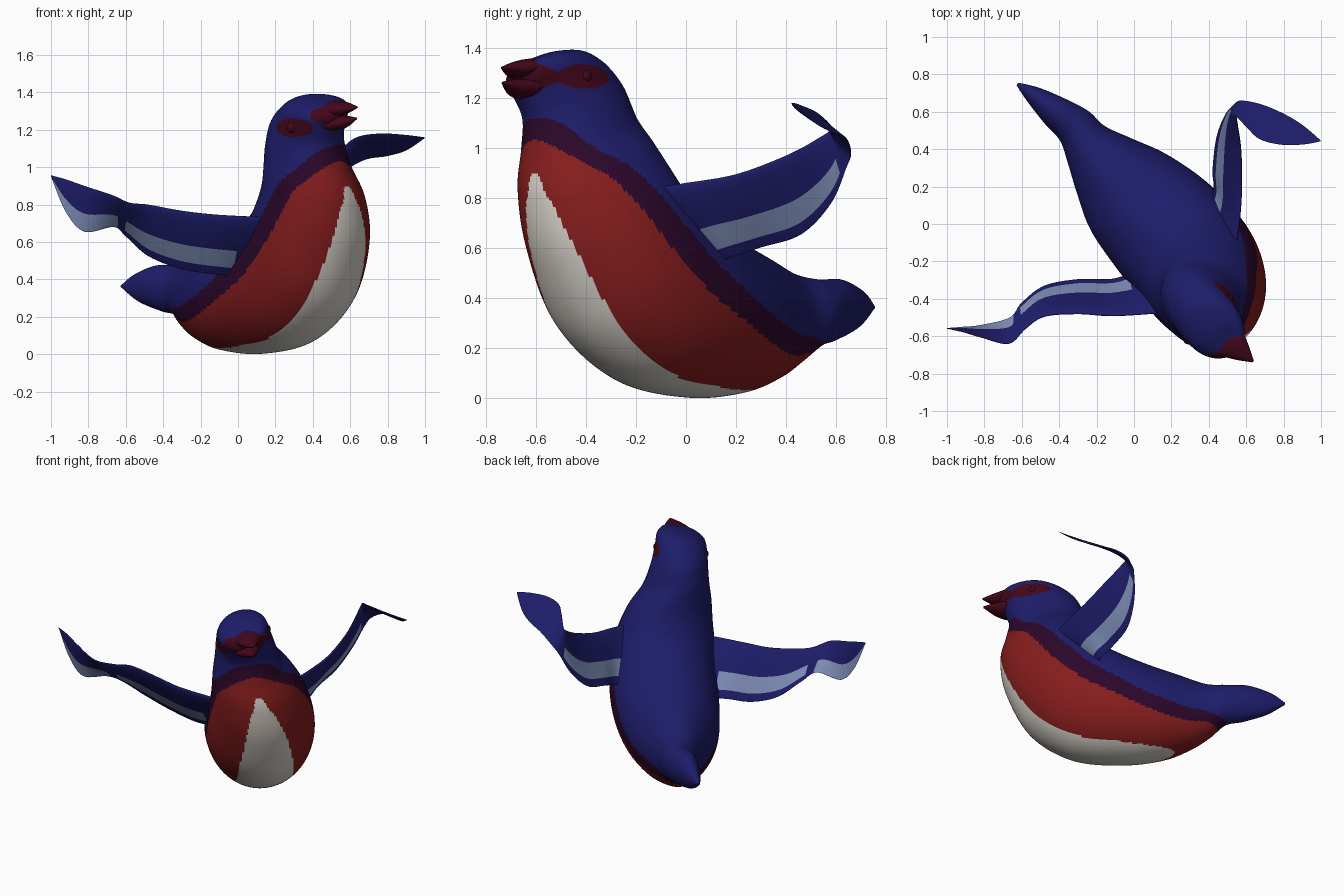
import bpy, bmesh, math
from mathutils import Vector

if "Cube" in bpy.data.objects:
    bpy.data.objects.remove(bpy.data.objects["Cube"])

def material(name, rgb):
    m = bpy.data.materials.new(name)
    m.diffuse_color = (*rgb, 1)
    m.use_nodes = True
    m.node_tree.nodes["Principled BSDF"].inputs["Base Color"].default_value = m.diffuse_color
    return m

BLUE = material("deep blue", (0.013, 0.012, 0.145))
PLUM = material("dark plum", (0.024, 0.002, 0.023))
RED = material("brick red", (0.235, 0.012, 0.012))
WHITE = material("warm white", (0.68, 0.64, 0.59))
MAROON = material("maroon", (0.055, 0.002, 0.011))
PALE = material("pale slate blue", (0.22, 0.28, 0.49))

R = math.sqrt(0.5)

def world(u, v, z):
    """Bird frame (u forward, v to its left) turned 45 degrees."""
    return Vector((R * (u + v), R * (v - u), z))

def spline(rows, s):
    """Smooth interpolation through a list of number rows."""
    i = min(int(s), len(rows) - 2)
    t = s - i
    a, b = rows[max(i - 1, 0)], rows[i]
    c, d = rows[i + 1], rows[min(i + 2, len(rows) - 1)]
    return [0.5 * (2 * q + (r - p) * t + (2 * p - 5 * q + 4 * r - w) * t * t
                   + (3 * q - p - 3 * r + w) * t ** 3)
            for p, q, r, w in zip(a, b, c, d)]

def loft(name, ring, count, steps, sides, mats, rule=None):
    """Skin closed rings; rule(s, angle, centre) picks the material."""
    bm = bmesh.new()
    rings = []
    total = (count - 1) * steps
    for k in range(total + 1):
        s = k / steps
        rings.append([bm.verts.new(p) for p in ring(s, sides)])
    for k in range(total):
        for j in range(sides):
            n = (j + 1) % sides
            f = bm.faces.new((rings[k][j], rings[k][n], rings[k + 1][n], rings[k + 1][j]))
            f.smooth = True
            if rule:
                f.material_index = rule((k + 0.5) / steps, math.tau * (j + 0.5) / sides,
                                        f.calc_center_median())
    bm.faces.new(rings[0])
    bm.faces.new(rings[-1])
    bmesh.ops.recalc_face_normals(bm, faces=bm.faces)
    me = bpy.data.meshes.new(name)
    bm.to_mesh(me)
    bm.free()
    for m in mats:
        me.materials.append(m)
    ob = bpy.data.objects.new(name, me)
    bpy.context.collection.objects.link(ob)
    return ob

def body_ring(rows, roll=lambda s: 0):
    """Elliptic rings from rows of back u,z, belly u,z, side offset, half width."""
    def ring(s, sides):
        tu, tz, bu, bz, v0, w = spline(rows, s)
        out = []
        for j in range(sides):
            a = math.tau * j / sides
            c, d = math.cos(a), w * math.sin(a)
            out.append(world((tu + bu) / 2 + c * (tu - bu) / 2, v0 + d,
                             (tz + bz) / 2 + c * (tz - bz) / 2 + roll(s) * d))
        return out
    return ring

# Body, tail and head in one skin, tail tip first
BODY = [
    (-.97, .37, -.965, .355, .09, .010), (-.88, .43, -.85, .28, .11, .05),
    (-.74, .475, -.70, .23, .13, .088), (-.60, .475, -.59, .205, .145, .11),
    (-.47, .50, -.49, .135, .12, .14), (-.30, .57, -.37, .072, .108, .205),
    (-.10, .65, -.19, .02, .10, .285), (.08, .74, .08, .003, .10, .33),
    (.19, .82, .40, .06, .09, .345), (.245, .90, .66, .25, .07, .34),
    (.275, .97, .81, .55, .045, .31), (.295, 1.05, .85, .80, .005, .265),
    (.315, 1.13, .82, .98, -.035, .21), (.36, 1.25, .80, 1.11, -.06, .18),
    (.44, 1.33, .83, 1.205, -.08, .165), (.55, 1.38, .865, 1.26, -.09, .15),
    (.69, 1.38, .87, 1.305, -.088, .10), (.79, 1.352, .855, 1.34, -.085, .03),
]
WHITE_EDGE = [-2, -2, -2, -1.6, -1.35, -1.09, -.96, -.88, -.86, -.85, -.9, -.975,
              -1.08, -1.6, -2, -2, -2, -2]
RED_EDGE = [-2, -2, -2, -1.3, -.75, -.6, -.42, -.18, -.03, -.01, -.12, -.36,
            -.85, -1.3, -2, -2, -2, -2]
EYES = [(.64, .068, 1.285), (.64, -.228, 1.212)]

def body_colour(s, a, p):
    u, v = R * (p.x - p.y), R * (p.x + p.y)
    # mask round the beak and eyes
    if u > .77 and abs(p.z - 1.282) < .02 + .55 * (u - .77):
        return 4
    for eu, ev, ez in EYES:
        if ((u - eu - .01) / .13) ** 2 + ((v - ev) / .1) ** 2 + ((p.z - ez) / .05) ** 2 < 1:
            return 4
    c = math.cos(a)
    if c < spline([(x,) for x in WHITE_EDGE], s)[0]:
        return 3
    red = spline([(x,) for x in RED_EDGE], s)[0]
    return 2 if c < red else 1 if c < red + .34 else 0

loft("body", body_ring(BODY, lambda s: .22 * max(0, min(1, (s - 12) / 2))),
     len(BODY), 16, 160, [BLUE, PLUM, RED, WHITE, MAROON], body_colour)

# Open beak
UPPER = [(.70, 1.33, .70, 1.285, -.085, .09), (.80, 1.354, .80, 1.275, -.085, .092),
         (.88, 1.347, .88, 1.28, -.08, .06), (.97, 1.325, .97, 1.316, -.07, .006)]
LOWER = [(.70, 1.28, .70, 1.23, -.085, .085), (.80, 1.275, .80, 1.20, -.085, .088),
         (.88, 1.275, .88, 1.207, -.08, .056), (.965, 1.265, .965, 1.255, -.07, .006)]
loft("upper_beak", body_ring(UPPER, lambda s: .15), 4, 6, 24, [MAROON])
loft("lower_beak", body_ring(LOWER, lambda s: .15), 4, 6, 24, [MAROON])

# Eyes
for side, (u, v, z) in zip(("left", "right"), EYES):
    bpy.ops.mesh.primitive_uv_sphere_add(segments=20, ring_count=12, radius=.03,
                                         location=world(u, v, z))
    eye = bpy.context.object
    eye.name = side + "_eye"
    eye.data.materials.append(MAROON)
    bpy.ops.object.shade_smooth()

# Wings: rows of leading edge xyz, trailing edge xyz, root first
RIGHT_WING = [
    (.20, -.47, .73, .06, -.22, .41), (-.10, -.49, .745, -.10, -.29, .425),
    (-.30, -.48, .767, -.30, -.295, .455), (-.48, -.495, .80, -.48, -.33, .525),
    (-.58, -.56, .81, -.60, -.42, .63), (-.67, -.64, .85, -.665, -.50, .68),
    (-.82, -.605, .90, -.82, -.54, .655), (-.92, -.575, .935, -.92, -.55, .76),
    (-1, -.56, .957, -.998, -.556, .945),
]
LEFT_WING = [
    (.53, -.19, .83, .32, .04, .50), (.56, .0, .86, .42, .16, .555),
    (.575, .2, .895, .42, .29, .60), (.57, .40, .97, .44, .46, .655),
    (.55, .53, 1.04, .485, .58, .78), (.545, .575, 1.08, .535, .64, .92),
    (.60, .52, 1.14, .575, .66, .98), (.67, .455, 1.17, .68, .64, 1.04),
    (.78, .425, 1.18, .80, .59, 1.06), (.90, .425, 1.172, .90, .53, 1.09),
    (.998, .442, 1.16, .995, .45, 1.153),
]

def wing(name, rows, arm_end, hand_start):
    last = len(rows) - 1

    def ring(s, sides):
        def edges(q):
            r = spline(rows, max(0, min(last, q)))
            return Vector(r[:3]), Vector(r[3:])
        lead, trail = edges(s)
        before, after = edges(s - .3), edges(s + .3)
        span = (after[0] + after[1]) - (before[0] + before[1])
        normal = (trail - lead).cross(span).normalized()
        thick = .006 + .022 * (1 - s / last) ** 1.5
        if s > last - 1:
            thick *= last - s + .1
        out = []
        for j in range(sides):
            a = math.tau * j / sides
            t = .5 - .5 * math.cos(a)
            out.append(lead.lerp(trail, t) + normal * thick * math.sin(a) * (1.2 - .9 * t))
        return out

    # pale band near the trailing edge
    def colour(s, a, p):
        t = .5 - .5 * math.cos(a)
        arm = .6 < s < arm_end and .55 < t < .85
        hand = hand_start < s < last - .1 and t > .58
        return 1 if arm or hand else 0

    loft(name, ring, len(rows), 8, 64, [BLUE, PALE], colour)

wing("right_wing", RIGHT_WING, 4.1, 4.7)
wing("left_wing", LEFT_WING, 4.6, 99)
